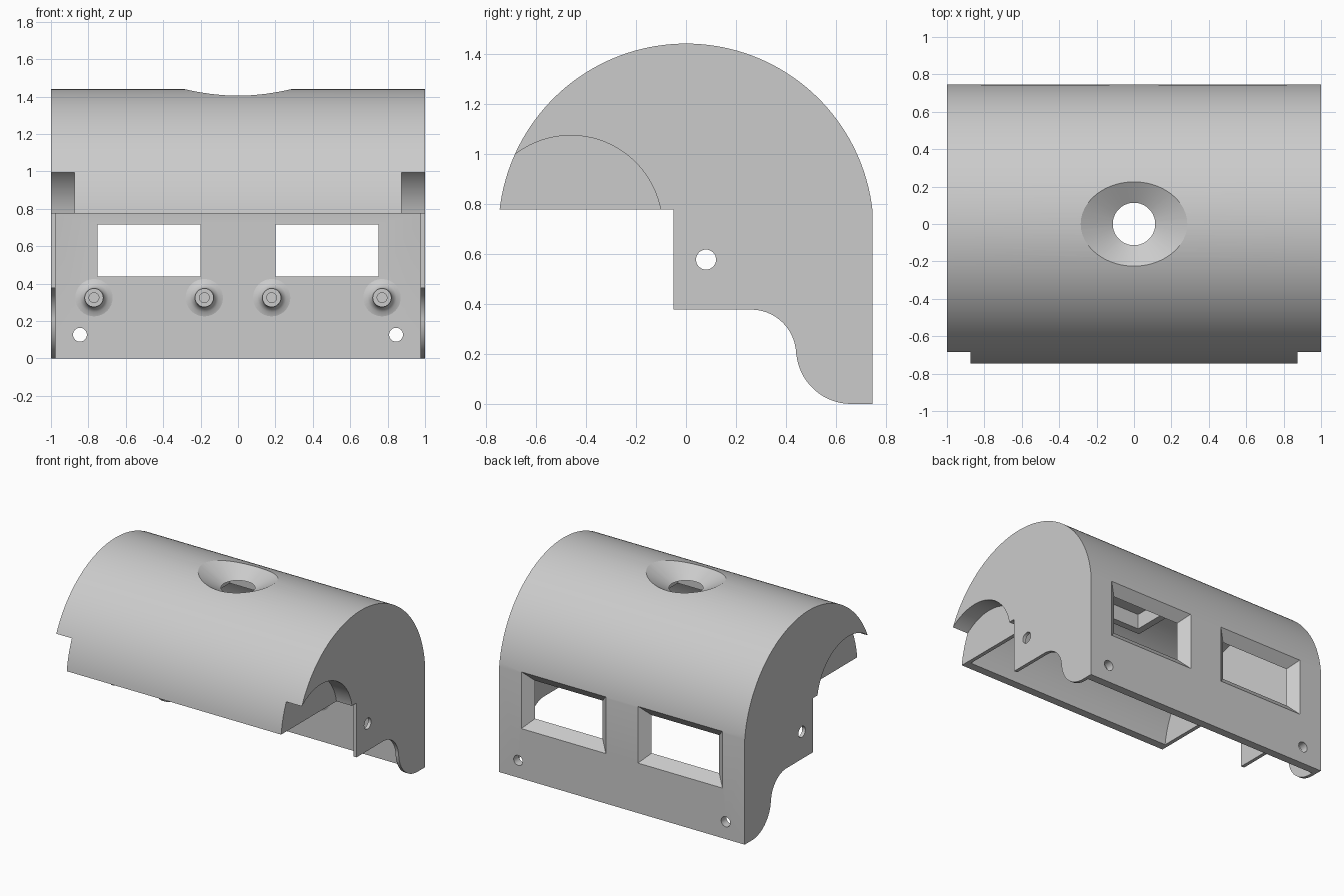
import bpy, bmesh
from math import sin, cos, pi, radians
from mathutils import Matrix, Vector

cube = bpy.data.objects.get("Cube")
if cube:
    bpy.data.objects.remove(cube, do_unlink=True)

grey = bpy.data.materials.new("plain_grey")
grey.use_nodes = True
GREY = (0.6, 0.6, 0.6, 1)
grey.diffuse_color = GREY
grey.node_tree.nodes["Principled BSDF"].inputs["Base Color"].default_value = GREY


def finish(name, bm):
    """Turn a bmesh into a linked object with the grey material."""
    bmesh.ops.recalc_face_normals(bm, faces=bm.faces)
    mesh = bpy.data.meshes.new(name)
    bm.to_mesh(mesh)
    bm.free()
    mesh.materials.append(grey)
    obj = bpy.data.objects.new(name, mesh)
    bpy.context.collection.objects.link(obj)
    return obj


def arc(cy, cz, r, start, end, steps):
    angles = [radians(start + (end - start) * i / steps) for i in range(steps + 1)]
    return [(cy + r * cos(a), cz + r * sin(a)) for a in angles]


def prism(name, profile, half):
    """Extrude a side profile (y, z) across the width."""
    bm = bmesh.new()
    face = bm.faces.new([bm.verts.new((-half, y, z)) for y, z in profile])
    out = bmesh.ops.extrude_face_region(bm, geom=[face])
    verts = [v for v in out["geom"] if isinstance(v, bmesh.types.BMVert)]
    bmesh.ops.translate(bm, verts=verts, vec=(2 * half, 0, 0))
    return finish(name, bm)


def rod(name, start, end, r1, r2=None, sides=48):
    """Cylinder or cone between two points."""
    a, b = Vector(start), Vector(end)
    turn = (b - a).to_track_quat('Z', 'Y').to_matrix().to_4x4()
    bm = bmesh.new()
    bmesh.ops.create_cone(bm, cap_ends=True, segments=sides, radius1=r1,
                          radius2=r1 if r2 is None else r2, depth=(b - a).length,
                          matrix=Matrix.Translation((a + b) / 2) @ turn)
    return finish(name, bm)


def square_block(name, half, low, high):
    return prism(name, [(-half, low), (half, low), (half, high), (-half, high)], half)


def cut(target, cutter):
    mod = target.modifiers.new("cut", 'BOOLEAN')
    mod.operation = 'DIFFERENCE'
    mod.solver = 'EXACT'
    mod.object = cutter
    bpy.context.view_layer.objects.active = target
    bpy.ops.object.modifier_apply(modifier=mod.name)
    bpy.data.objects.remove(cutter, do_unlink=True)


def smooth(obj):
    bpy.ops.object.select_all(action='DESELECT')
    obj.select_set(True)
    bpy.context.view_layer.objects.active = obj
    bpy.ops.object.shade_smooth_by_angle(angle=radians(30))


# Outer body: round hood, straight back, scalloped lower ends
EDGE, BACK, CZ = 0.745, 0.685, 0.69
outline = arc(0, CZ, 0.75, 6.6, 173.4, 72)
outline += [(-0.05, 0.776), (-0.05, 0.377)]
outline += arc(0.26, 0.197, 0.18, 90, 0, 14)
outline += arc(0.66, 0.22, 0.22, 185, 270, 14)
outline += [(EDGE, 0)]
body = prism("housing_shell", outline, 1.0)

# Interior space, leaving arch boxes at both ends and a sensor block on top
inside = arc(0, CZ, 0.69, 6.9, 180, 64) + [(-0.69, -0.2), (BACK, -0.2)]
hollow = prism("hollow", inside, 0.975)
ARCH = (-0.46, 0.708)
for s in (-1, 1):
    cut(hollow, rod("arch_box", (s * 0.845, *ARCH), (s * 1.2, *ARCH), 0.39, sides=80))
cut(hollow, square_block("sensor_block", 0.27, 1.23, 1.6))
cut(body, hollow)
cut(body, square_block("sensor_pocket", 0.22, 1.1, 1.34))

for s in (-1, 1):
    # End arch recess
    cut(body, rod("arch", (s * 0.873, *ARCH), (s * 1.2, *ARCH), 0.365, sides=80))
    # Hole through the end wall
    cut(body, rod("end_hole", (s * 0.9, 0.08, 0.577), (s * 1.1, 0.08, 0.577), 0.04, sides=32))
    # Screw hole through the back
    cut(body, rod("back_hole", (s * 0.845, 0.6, 0.127), (s * 0.845, 0.9, 0.127), 0.037, sides=32))
    # Bevelled window through the back
    bm = bmesh.new()
    bmesh.ops.create_cube(bm, size=2)
    for v in bm.verts:
        y = EDGE + 0.1 if v.co.y > 0 else BACK - 0.005
        grow = (y - BACK) * 1.15
        v.co = (s * 0.475 + v.co.x * (0.275 + grow), y, 0.577 + v.co.z * (0.14 + grow))
    cut(body, finish("window", bm))

# Countersunk hole in the top
cut(body, rod("top_hole", (0, 0, 1.2), (0, 0, 1.40), 0.113, sides=64))
cut(body, rod("top_sink", (0, 0, 1.338), (0, 0, 1.54), 0.11, 0.457, sides=64))
smooth(body)

# Flared hollow standoffs on the inside of the back
post = [(0, -0.01), (0.1, -0.01), (0.1, 0), (0.077, 0.007), (0.06, 0.022), (0.05, 0.045),
        (0.05, 0.07), (0.026, 0.07), (0.026, 0.02), (0, 0.02)]
for i, x in enumerate((-0.77, -0.18, 0.18, 0.77)):
    bm = bmesh.new()
    verts = [bm.verts.new((x + r, BACK - d, 0.325)) for r, d in post]
    edges = [bm.edges.new(pair) for pair in zip(verts, verts[1:])]
    bmesh.ops.spin(bm, geom=verts + edges, cent=(x, 0, 0.325), axis=(0, 1, 0),
                   angle=2 * pi, steps=32)
    bmesh.ops.remove_doubles(bm, verts=bm.verts, dist=0.0005)
    smooth(finish(f"standoff_{i + 1}", bm))
